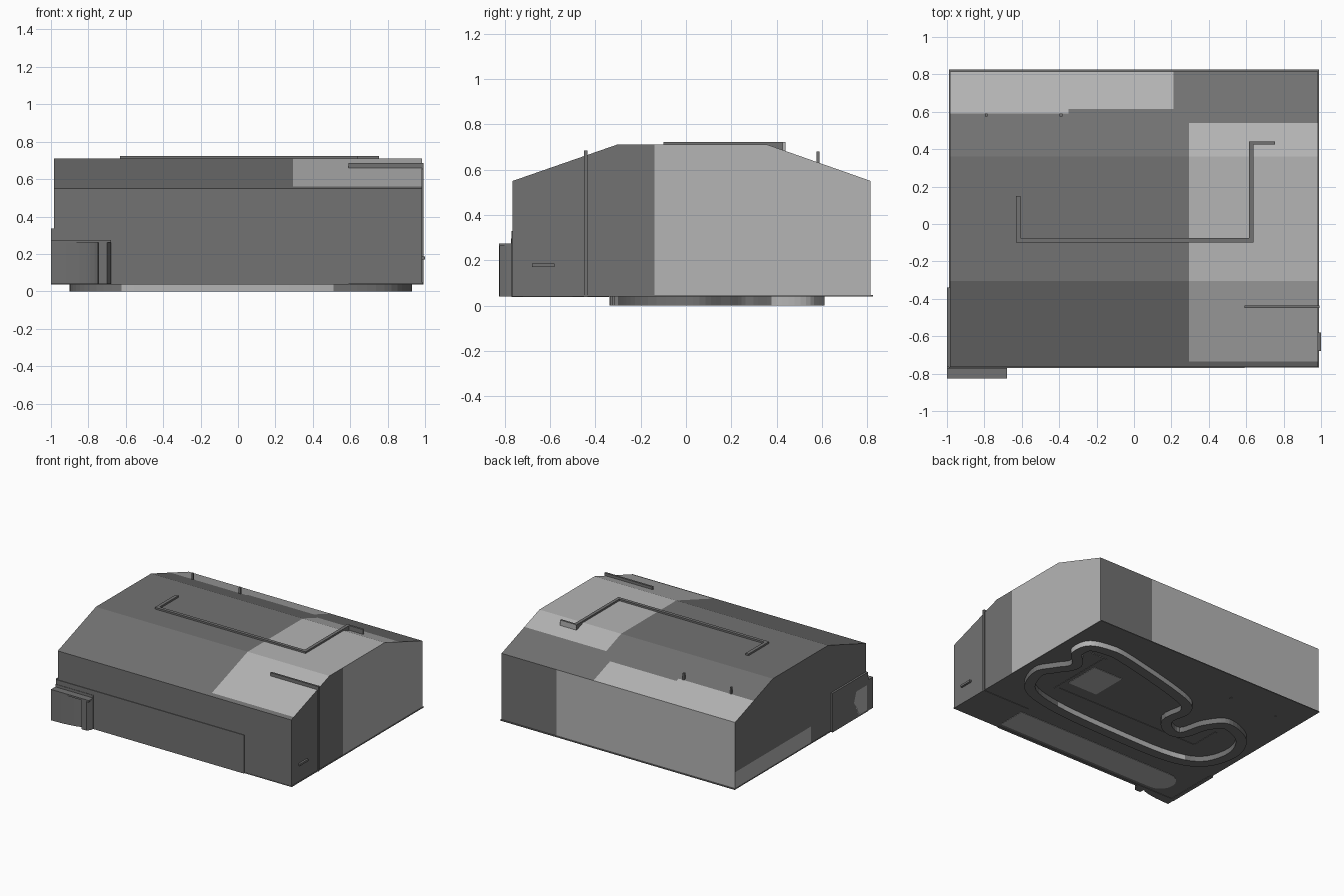
import bpy, bmesh, math
from mathutils import Vector

if "Cube" in bpy.data.objects:
    bpy.data.objects.remove(bpy.data.objects["Cube"])


def mat(name, v):
    m = bpy.data.materials.new(name)
    m.diffuse_color = (v, v, v, 1)
    m.use_nodes = True
    m.node_tree.nodes["Principled BSDF"].inputs["Base Color"].default_value = m.diffuse_color
    return m


DARK, LIGHT = mat("dark grey", 0.168), mat("light grey", 0.46)


def finish(bm, name, rule=None, base=0):
    """Turn a bmesh into an object; rule(face centre, normal) picks light faces."""
    bmesh.ops.recalc_face_normals(bm, faces=bm.faces)
    bm.normal_update()
    for f in bm.faces:
        f.material_index = base
        if rule and rule(f.calc_center_median(), f.normal):
            f.material_index = 1
    me = bpy.data.meshes.new(name)
    bm.to_mesh(me)
    bm.free()
    me.materials.append(DARK)
    me.materials.append(LIGHT)
    ob = bpy.data.objects.new(name, me)
    bpy.context.collection.objects.link(ob)
    return ob


def extrude(bm, pts, vec):
    f = bm.faces.new([bm.verts.new(p) for p in pts])
    r = bmesh.ops.extrude_face_region(bm, geom=[f])
    vs = [g for g in r["geom"] if isinstance(g, bmesh.types.BMVert)]
    bmesh.ops.translate(bm, verts=vs, vec=vec)


def prism(name, outline, z0, z1, rule=None, base=0):
    bm = bmesh.new()
    extrude(bm, [(x, y, z0) for x, y in outline], (0, 0, z1 - z0))
    return finish(bm, name, rule, base)


def box(name, x0, x1, y0, y1, z0, z1, rule=None, base=0):
    return prism(name, [(x0, y0), (x1, y0), (x1, y1), (x0, y1)], z0, z1, rule, base)


def cut(bm, axis, value):
    n = Vector((0, 0, 0))
    n[axis] = 1
    bmesh.ops.bisect_plane(bm, geom=bm.verts[:] + bm.edges[:] + bm.faces[:],
                           plane_co=n * value, plane_no=n)


# Building shell: gabled profile with flat top, cut along the paint borders
bm = bmesh.new()
profile = [(-0.765, 0.042), (-0.765, 0.55), (-0.305, 0.71),
           (0.36, 0.71), (0.815, 0.55), (0.815, 0.042)]
extrude(bm, [(-0.985, y, z) for y, z in profile], (1.97, 0, 0))
for axis, values in ((0, (-0.35, 0.21, 0.295, 0.52)),
                     (1, (-0.735, -0.14, -0.1, 0.54, 0.59, 0.615)), (2, (0.17,))):
    for v in values:
        cut(bm, axis, v)


def shell_paint(c, n):
    if n.z > 0.5:      # roof patches
        back = 0.59 if c.x < -0.35 else 0.615
        return (c.x > 0.295 and -0.735 < c.y < 0.54) or (c.x < 0.21 and c.y > back)
    if n.x > 0.5:      # right wall
        return c.y > -0.14
    if n.y > 0.5:      # back wall
        return c.x < 0.52
    if n.x < -0.5:     # low patch on the left wall
        return c.y > -0.1 and c.z < 0.17
    return False


finish(bm, "building_shell", shell_paint)
box("floor_slab", -0.988, 0.99, -0.767, 0.825, 0.04, 0.046)

# Inner walls that poke through roof and floor
W = 0.0125
box("inner_wall_left", -0.632, -0.632 + 2 * W, -0.1, 0.15, 0.037, 0.723)
box("inner_wall_long", -0.632, 0.64, -0.1, -0.1 + 2 * W, 0.037, 0.723)
box("inner_wall_right", 0.615, 0.64, -0.1, 0.44, 0.037, 0.723)
box("inner_wall_stub", 0.615, 0.755, 0.425, 0.44, 0.037, 0.723,
    lambda c, n: n.x > 0.5 or n.y > 0.5)
box("front_divider_wall", 0.59, 0.993, -0.45, -0.435, 0.037, 0.685)
for i, x in enumerate((-0.79, -0.39)):
    box(f"back_post_{i + 1}", x - 0.007, x + 0.007, 0.575, 0.59, 0.037, 0.68)
box("right_wall_ledge", 0.98, 1.0, -0.68, -0.58, 0.17, 0.185)

# Low panels showing on the front and left walls
box("front_panel", -0.99, 0.59, -0.77, -0.75, 0.037, 0.33)
box("left_panel", -1.0, -0.97, -0.765, -0.34, 0.037, 0.335)
box("left_panel_paint", -1.0, -0.998, -0.755, -0.36, 0.05, 0.24, base=1)

# Porch at the lower front left: concave wall, side block and cap
arc = [(-1.0 + 0.26 * math.sin(t), -0.825 + 0.052 * (1 - math.cos(t)))
       for t in [i * math.pi / 20 for i in range(11)]]
prism("porch_curved_wall", arc + [(-0.74, -0.76), (-1.0, -0.76)], 0.04, 0.27)
prism("porch_side_block", [(-0.75, -0.76), (-0.745, -0.823), (-0.70, -0.823),
                           (-0.68, -0.79), (-0.68, -0.76)], 0.04, 0.27)
box("porch_cap", -1.0, -0.68, -0.825, -0.76, 0.262, 0.275)
box("porch_cap_trim", -1.0, -0.68, -0.773, -0.76, 0.275, 0.295)

# Painted patches on the underside
end = [(-0.75 - 0.11 * math.sin(t), -0.61 + 0.11 * math.cos(t))
       for t in [i * math.pi / 10 for i in range(11)]]
prism("underside_strip", end + [(0.6, -0.72), (0.6, -0.5)], 0.037, 0.041, base=1)
box("underside_patch", 0.36, 0.61, 0.02, 0.3, 0.037, 0.041, base=1)

# Winding closed track under the floor, sampled as a smooth loop
P = [(.82, -.2), (.93, .03), (.86, .175), (.80, .28), (.90, .40), (.88, .55),
     (.73, .605), (.52, .59), (-.1, .43), (-.26, .30), (-.25, .11), (-.38, .04),
     (-.44, .22), (-.57, .35), (-.80, .26), (-.90, .04), (-.82, -.21),
     (-.56, -.325), (0, -.332), (.51, -.30)]
P = [Vector(p) for p in P]
path, N, S = [], len(P), 6
for i in range(N):
    a, b, c, d = (P[(i + k) % N] for k in (-1, 0, 1, 2))
    for s in range(S):
        t = s / S
        path.append(0.5 * (2 * b + (c - a) * t + (2 * a - 5 * b + 4 * c - d) * t * t
                           + (3 * b - a - 3 * c + d) * t ** 3))
bm = bmesh.new()
rings = []
for i, p in enumerate(path):
    d = (path[(i + 1) % len(path)] - path[i - 1]).normalized()
    q = p + Vector((-d.y, d.x)) * 0.075
    rings.append([bm.verts.new((v.x, v.y, z)) for v, z in
                  ((p, 0), (q, 0), (q, 0.043), (p, 0.043))])
for i, r in enumerate(rings):
    s = rings[(i + 1) % len(rings)]
    for k in range(4):
        bm.faces.new((r[k], r[(k + 1) % 4], s[(k + 1) % 4], s[k]))
finish(bm, "underside_track", lambda c, n: abs(n.z) < 0.5 and
       (c.y > 0.38 or (c.y < -0.1 and -0.64 < c.x < 0.48)))
